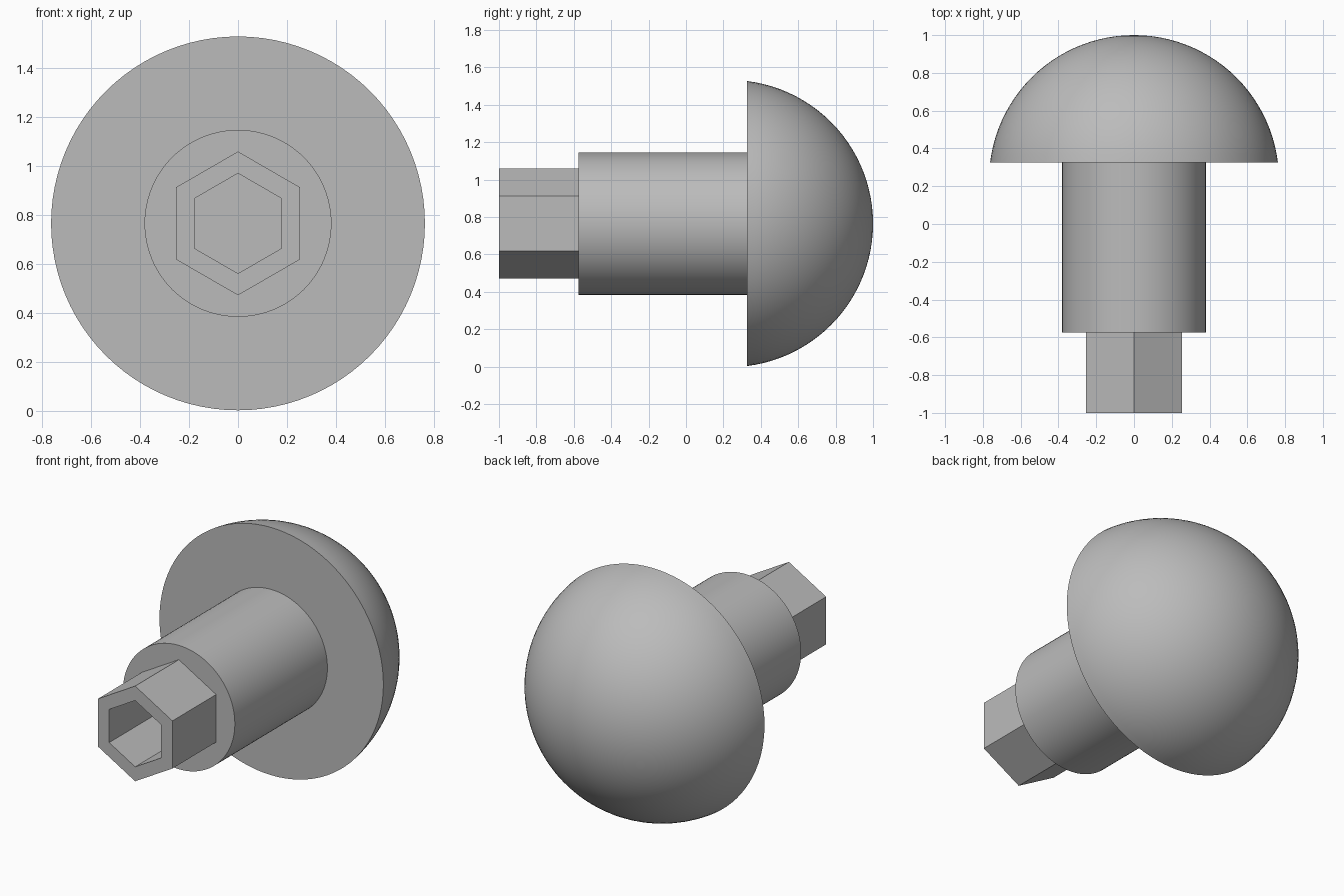
import bpy, bmesh, math

AXIS_Z = 0.765

cube = bpy.data.objects.get("Cube")
if cube:
    bpy.data.objects.remove(cube, do_unlink=True)

grey = bpy.data.materials.new("plain_grey")
grey.use_nodes = True
colour = (0.5, 0.5, 0.5, 1)
grey.diffuse_color = colour
grey.node_tree.nodes["Principled BSDF"].inputs["Base Color"].default_value = colour


def lathe(name, profile, sides, smooth=True):
    """Turn a (radius, y) profile about the horizontal axis; vertices start at the top."""
    bm = bmesh.new()
    rings = []
    for r, y in profile:
        if r == 0:
            rings.append([bm.verts.new((0, y, AXIS_Z))] * sides)
            continue
        angles = [2 * math.pi * i / sides for i in range(sides)]
        rings.append([bm.verts.new((r * math.sin(a), y, AXIS_Z + r * math.cos(a)))
                      for a in angles])
    for a, b in zip(rings, rings[1:]):
        for i in range(sides):
            j = (i + 1) % sides
            bm.faces.new(list(dict.fromkeys((a[i], a[j], b[j], b[i]))))
    bmesh.ops.recalc_face_normals(bm, faces=bm.faces)
    mesh = bpy.data.meshes.new(name)
    bm.to_mesh(mesh)
    bm.free()
    mesh.materials.append(grey)
    obj = bpy.data.objects.new(name, mesh)
    bpy.context.collection.objects.link(obj)
    if smooth:
        bpy.ops.object.select_all(action='DESELECT')
        obj.select_set(True)
        bpy.context.view_layer.objects.active = obj
        bpy.ops.object.shade_smooth_by_angle(angle=math.radians(30))
    return obj


# Domed head: spherical cap with a flat underside
rim, base, top = 0.762, 0.325, 1.0
height = top - base
radius = (rim ** 2 + height ** 2) / (2 * height)
sweep = math.asin(rim / radius)
steps = 24
dome = [(radius * math.sin(sweep * (1 - i / steps)),
         top - radius + radius * math.cos(sweep * (1 - i / steps)))
        for i in range(steps)]
lathe("domed_head", [(0, base)] + dome + [(0, top)], 96)

# Round shank
lathe("round_shank", [(0, -0.575), (0.381, -0.575), (0.381, base), (0, base)], 96)

# Hexagonal tip with a hexagonal socket
lathe("hex_tip", [(0, -0.575), (0.293, -0.575), (0.293, -1),
                  (0.204, -1), (0.204, -0.58), (0, -0.58)], 6, smooth=False)
